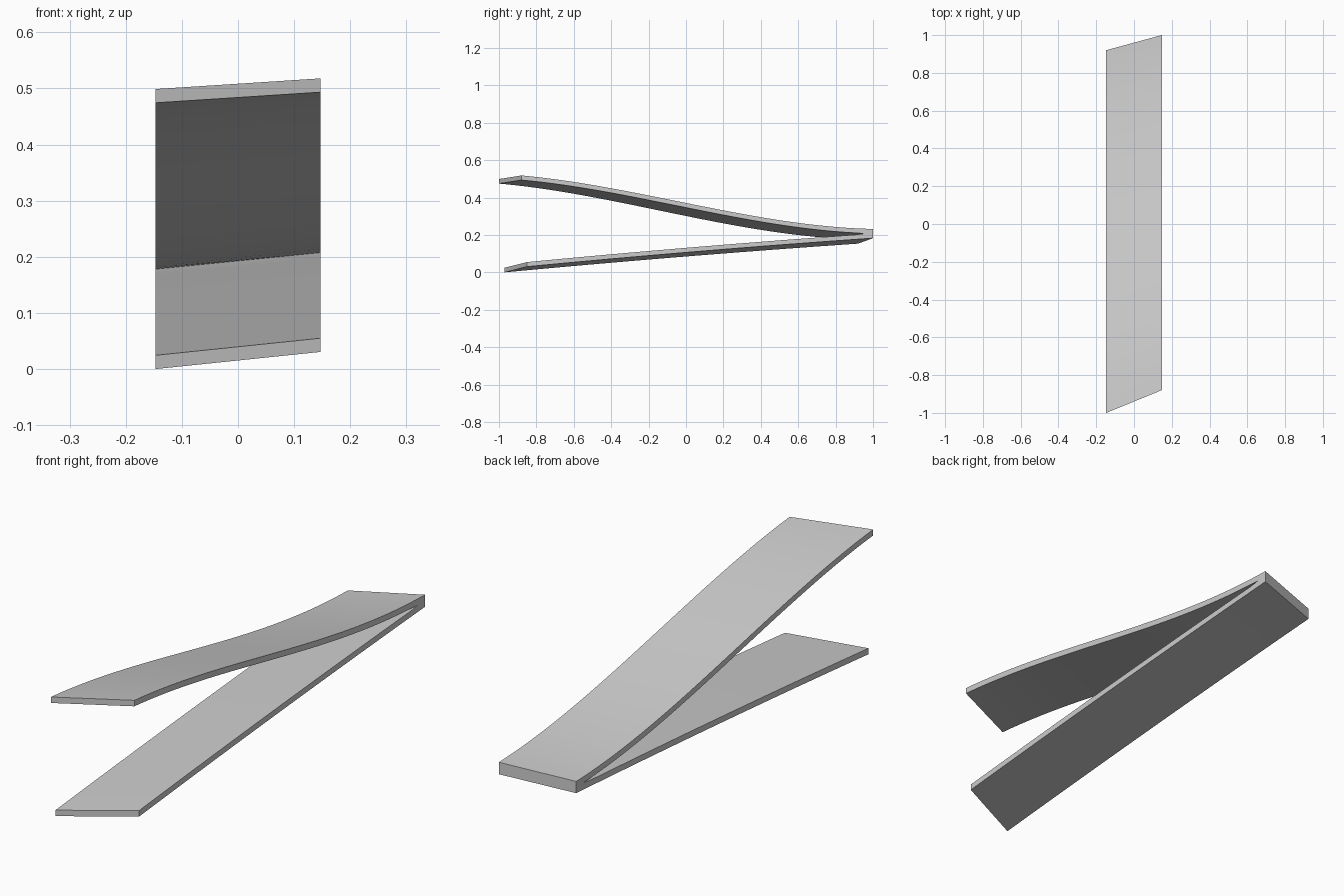
import bpy, bmesh, math

if "Cube" in bpy.data.objects:
    bpy.data.objects.remove(bpy.data.objects["Cube"])

STEPS = 40
HALF_WIDTH = 0.147
THICK = 0.0245
JOINT = STEPS - 1          # station where the two blades fuse


def make_material(name, colour):
    mat = bpy.data.materials.new(name)
    mat.use_nodes = True
    mat.diffuse_color = colour
    mat.node_tree.nodes["Principled BSDF"].inputs["Base Color"].default_value = colour
    return mat


def hermite(t, a, b, m0, m1):
    s = 1 - t
    return a * s * s * (1 + 2 * t) + b * t * t * (3 - 2 * t) + m0 * t * s * s - m1 * t * t * s


def upper_z(t, a, b):
    return hermite(t, a, b, -0.17, -0.04)


def lower_z(t, a, b):
    return a + (b - a) * t + 0.024 * t * (1 - t)


def add_blade(bm, height, sides, inner):
    """Sweep a thin slab; sides = (x, front y, back y, front z, back z) of its top.
    inner marks which surface (0 top, 1 bottom) faces the other blade."""
    rows = []
    for i in range(STEPS + 1):
        t = i / STEPS
        row = []
        for x, y0, y1, z0, z1 in sides:
            y, z = y0 + (y1 - y0) * t, height(t, z0, z1)
            pair = [z, z - THICK]
            if i >= JOINT:
                # both inner surfaces meet on one seam
                pair[inner] = 0.178 if x < 0 else 0.2075
            row += [bm.verts.new((x, y, pair[0])), bm.verts.new((x, y, pair[1]))]
        rows.append(row)
    # corner order round the section: left top, left bottom, right bottom, right top
    ring = [(0, 1), (1, 3), (3, 2), (2, 0)]
    inner_pair = (2, 0) if inner == 0 else (1, 3)
    for i in range(STEPS):
        for p, q in ring:
            if i >= JOINT and (p, q) == inner_pair:
                continue
            a, b = rows[i], rows[i + 1]
            bm.faces.new((a[p], a[q], b[q], b[p]))
    for r in (rows[0], rows[-1]):
        bm.faces.new((r[0], r[1], r[3], r[2]))


bm = bmesh.new()
# Curved upper blade
add_blade(bm, upper_z, [(-HALF_WIDTH, -1, 0.92, 0.499, 0.2015),
                        (HALF_WIDTH, -0.88, 1, 0.518, 0.232)], 1)
# Nearly straight lower blade
add_blade(bm, lower_z, [(-HALF_WIDTH, -0.97, 0.92, THICK, 0.178),
                        (HALF_WIDTH, -0.85, 1, 0.055, 0.2075)], 0)
bmesh.ops.remove_doubles(bm, verts=bm.verts, dist=0.0005)
bmesh.ops.recalc_face_normals(bm, faces=bm.faces)

mesh = bpy.data.meshes.new("folded_strip")
bm.to_mesh(mesh)
bm.free()
strip = bpy.data.objects.new("folded_strip", mesh)
bpy.context.collection.objects.link(strip)
mesh.materials.append(make_material("light_grey", (0.6, 0.6, 0.6, 1)))

# Smooth along the bend, crisp at the edges
bpy.ops.object.select_all(action="DESELECT")
strip.select_set(True)
bpy.context.view_layer.objects.active = strip
bpy.ops.object.shade_smooth_by_angle(angle=math.radians(30))
